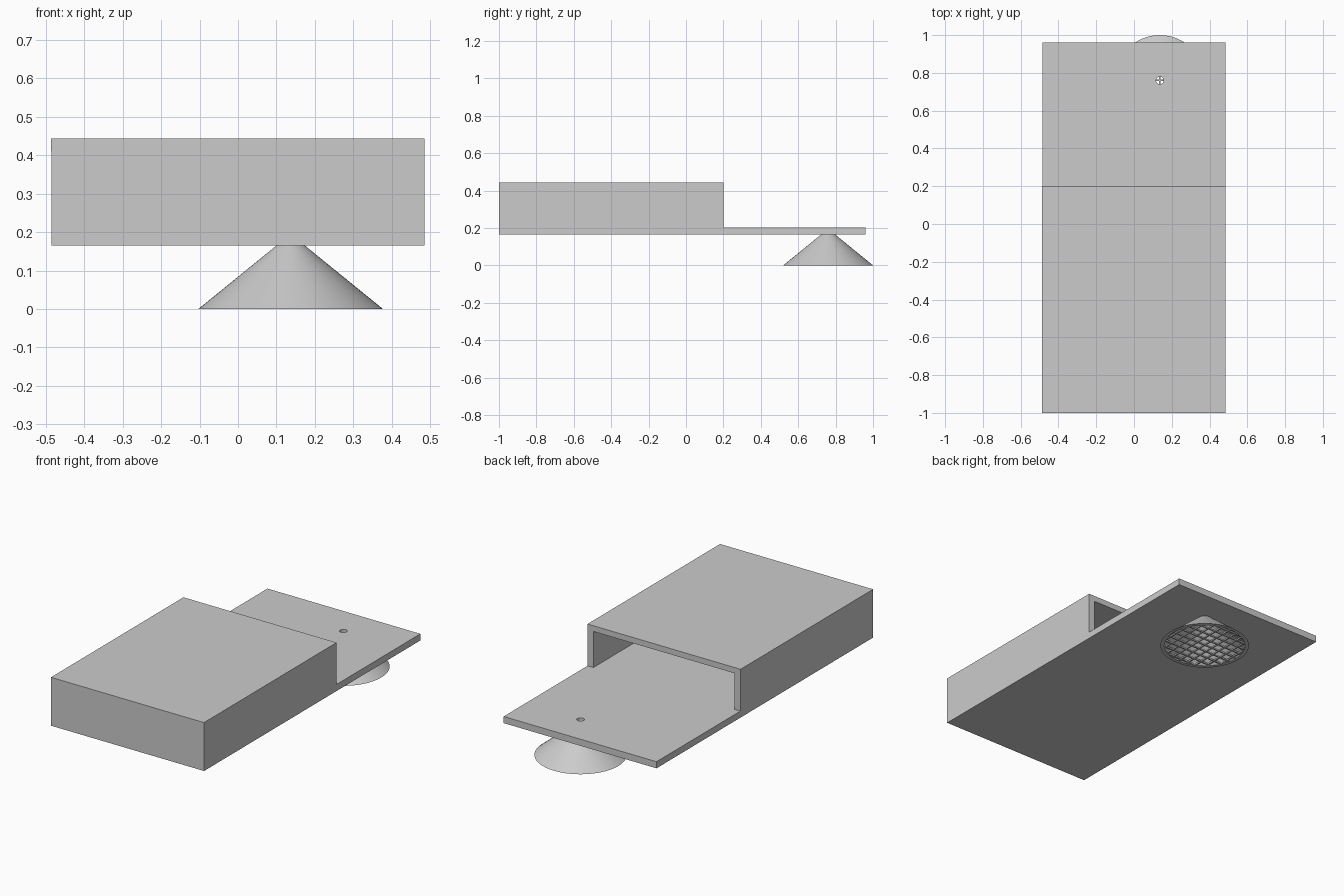
import bpy, bmesh, math
from mathutils import Matrix, Vector

cube = bpy.data.objects.get("Cube")
if cube:
    bpy.data.objects.remove(cube, do_unlink=True)

grey = bpy.data.materials.new("light grey")
grey.use_nodes = True
COLOUR = (0.6, 0.6, 0.6, 1)
grey.diffuse_color = COLOUR
grey.node_tree.nodes["Principled BSDF"].inputs["Base Color"].default_value = COLOUR

W, FRONT, BACK = 0.485, -1.0, 0.96      # half width and ends of the base
OPEN = 0.2                              # rear opening of the housing
Z0, Z1, Z2, Z3 = 0.165, 0.203, 0.41, 0.443
T = 0.037                               # wall thickness
CX, CY, HOLE = 0.137, 0.76, 0.02        # horn axis and sound hole


def finish(name, bm):
    bmesh.ops.recalc_face_normals(bm, faces=bm.faces)
    mesh = bpy.data.meshes.new(name)
    bm.to_mesh(mesh)
    bm.free()
    mesh.materials.append(grey)
    obj = bpy.data.objects.new(name, mesh)
    bpy.context.collection.objects.link(obj)
    return obj


def add_box(bm, lo, hi):
    lo, hi = Vector(lo), Vector(hi)
    m = Matrix.Translation((lo + hi) / 2) @ Matrix.Diagonal((*(hi - lo), 1))
    bmesh.ops.create_cube(bm, size=1, matrix=m)


def box(name, lo, hi):
    bm = bmesh.new()
    add_box(bm, lo, hi)
    return finish(name, bm)


def lathe(name, profile, sides=64):
    """Spin a closed (radius, height) profile about the horn axis."""
    bm = bmesh.new()
    vs = [bm.verts.new((CX + r, CY, z)) for r, z in profile]
    es = [bm.edges.new((vs[i], vs[(i + 1) % len(vs)])) for i in range(len(vs))]
    bmesh.ops.spin(bm, geom=vs + es, cent=(CX, CY, 0), axis=(0, 0, 1),
                   angle=math.tau, steps=sides, use_merge=True)
    bmesh.ops.remove_doubles(bm, verts=bm.verts, dist=1e-5)
    return finish(name, bm)


# Base plate with a drilled sound hole
base = box("base_plate", (-W, FRONT, Z0), (W, BACK, Z1))
bm = bmesh.new()
bmesh.ops.create_cone(bm, cap_ends=True, segments=32, radius1=HOLE, radius2=HOLE,
                      depth=0.2, matrix=Matrix.Translation((CX, CY, (Z0 + Z1) / 2)))
cutter = finish("hole_cutter", bm)
cutter.hide_render = True
mod = base.modifiers.new("sound_hole", "BOOLEAN")
mod.operation, mod.solver, mod.object = "DIFFERENCE", "EXACT", cutter
bpy.context.view_layer.objects.active = base
bpy.ops.object.modifier_apply(modifier=mod.name)
bpy.data.objects.remove(cutter, do_unlink=True)

# Housing: side walls, front wall and lid, open at the rear
box("left_wall", (W - T, FRONT, Z1), (W, OPEN, Z2))
box("right_wall", (-W, FRONT, Z1), (-W + T, OPEN, Z2))
box("front_wall", (-W + T, FRONT, Z1), (W - T, FRONT + T, Z2))
box("lid", (-W - 0.001, FRONT - 0.001, Z2), (W, OPEN, Z3))

# Hollow horn under the base plate
horn = lathe("horn", [(0.24, 0), (0.037, Z0), (HOLE, Z0), (0.22, 0)])
bpy.ops.object.select_all(action="DESELECT")
horn.select_set(True)
bpy.context.view_layer.objects.active = horn
bpy.ops.object.shade_smooth_by_angle(angle=math.radians(30))

# Crossed grille bars in the mouth of the horn
bm = bmesh.new()
R, BAR, STEP, H = 0.218, 0.004, 0.05, 0.008
for i in range(-4, 5):
    d = i * STEP
    c = math.sqrt(R * R - d * d)
    add_box(bm, (CX + d - BAR, CY - c, 0), (CX + d + BAR, CY + c, H))
    add_box(bm, (CX - c, CY + d - BAR, 0.0005), (CX + c, CY + d + BAR, H + 0.0005))
finish("horn_grille", bm)
